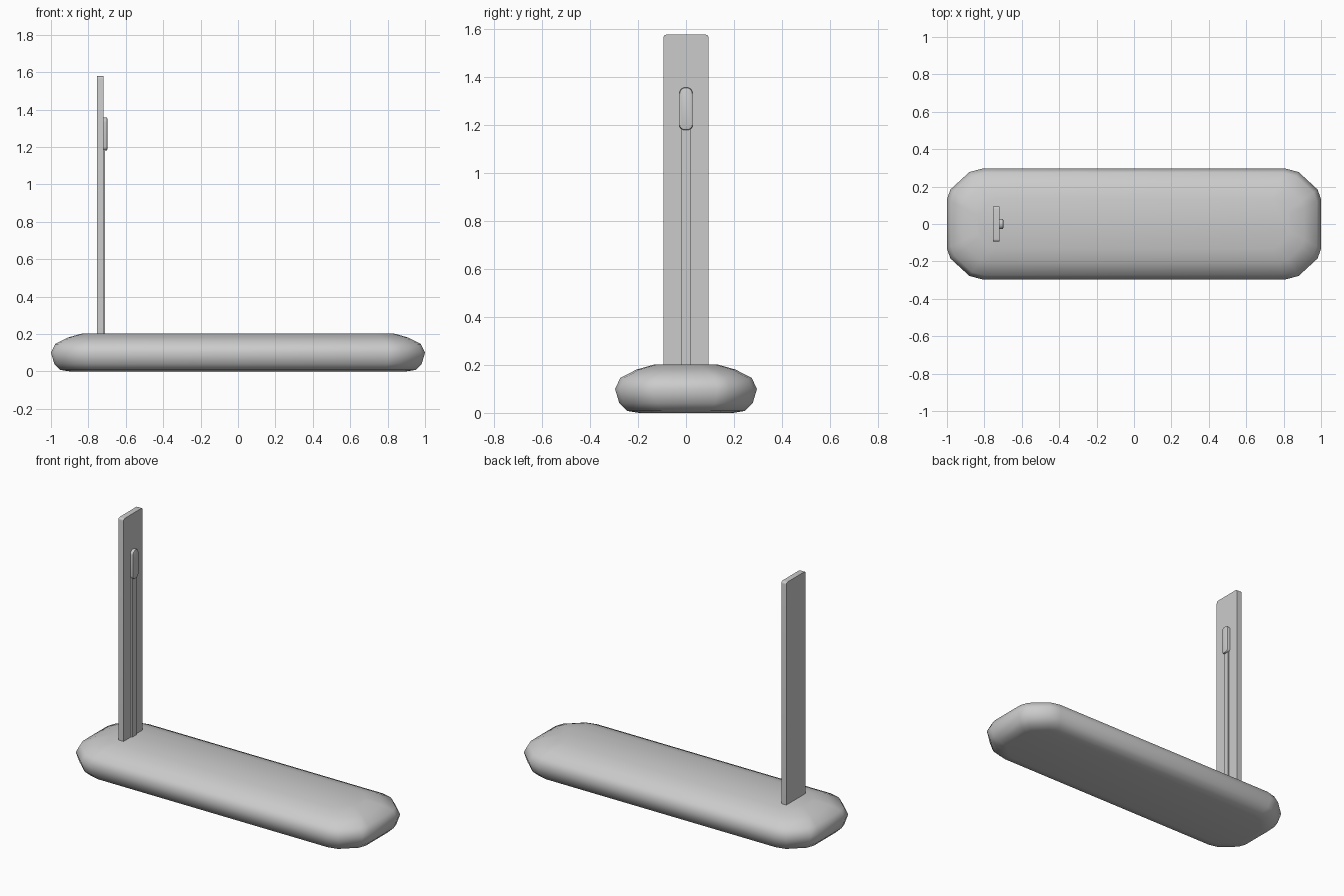
import bpy, bmesh, math

if "Cube" in bpy.data.objects:
    bpy.data.objects.remove(bpy.data.objects["Cube"])


def finish(bm, name, angle=35):
    bmesh.ops.recalc_face_normals(bm, faces=bm.faces)
    me = bpy.data.meshes.new(name)
    bm.to_mesh(me)
    bm.free()
    ob = bpy.data.objects.new(name, me)
    bpy.context.collection.objects.link(ob)
    bpy.ops.object.select_all(action='DESELECT')
    ob.select_set(True)
    bpy.context.view_layer.objects.active = ob
    bpy.ops.object.shade_smooth_by_angle(angle=math.radians(angle))
    return ob


def outline(d):
    """Chamfered rectangle of the base, inset by d, counter-clockwise."""
    hx, hy, k = 1.0 - d, 0.296 - d, 1 - 2.9 * d
    q = [(hx, hy - 0.165 * k), (hx - 0.018 * k, hy - 0.112 * k),
         (hx - 0.12 * k, hy - 0.018 * k), (hx - 0.19 * k, hy)]
    half = q + [(-x, y) for x, y in reversed(q)]
    return half + [(-x, -y) for x, y in half]


def rounded_plate(name, x0, x1, y, z0, z1, r_top, r_bottom, soft, seg=5):
    """Plate in the YZ plane with rounded corners, extruded along x."""
    pts = []
    for sy, sz, a0 in ((1, 1, 0), (-1, 1, 90), (-1, -1, 180), (1, -1, 270)):
        r = r_top if sz > 0 else r_bottom
        cz = z1 - r if sz > 0 else z0 + r
        for i in range(seg + 1 if r else 1):
            a = math.radians(a0 + 90 * i / seg)
            pts.append((sy * (y - r) + r * math.cos(a), cz + r * math.sin(a)))
    bm = bmesh.new()
    face = bm.faces.new([bm.verts.new((x0, p, z)) for p, z in pts])
    ext = bmesh.ops.extrude_face_region(bm, geom=[face])
    front = [v for v in ext['geom'] if isinstance(v, bmesh.types.BMVert)]
    bmesh.ops.translate(bm, verts=front, vec=(x1 - x0, 0, 0))
    if soft:
        edges = [e for e in bm.edges if e.verts[0] in front and e.verts[1] in front]
        bmesh.ops.bevel(bm, geom=edges, offset=soft, segments=2, profile=0.5, affect='EDGES')
    return finish(bm, name)


# Base: pillow-edged slab lofted from inset outlines
bm = bmesh.new()
levels = [(0.10, 0.0), (0.05, 0.008), (0.018, 0.04), (0.0, 0.1),
          (0.022, 0.146), (0.09, 0.181), (0.165, 0.202)]
rings = [[bm.verts.new((x, y, z)) for x, y in outline(d)] for d, z in levels]
for lo, hi in zip(rings, rings[1:]):
    for i in range(len(lo)):
        j = (i + 1) % len(lo)
        bm.faces.new((lo[i], lo[j], hi[j], hi[i]))
bm.faces.new(rings[0])
bm.faces.new(rings[-1])
finish(bm, "base", 50)

# Upright post, raised rail and sliding knob
rounded_plate("post", -0.753, -0.718, 0.094, 0.198, 1.578, 0.013, 0, 0)
rounded_plate("rail", -0.722, -0.710, 0.02, 0.198, 1.20, 0, 0, 0)
rounded_plate("knob", -0.722, -0.699, 0.028, 1.18, 1.358, 0.026, 0.022, 0.006)
